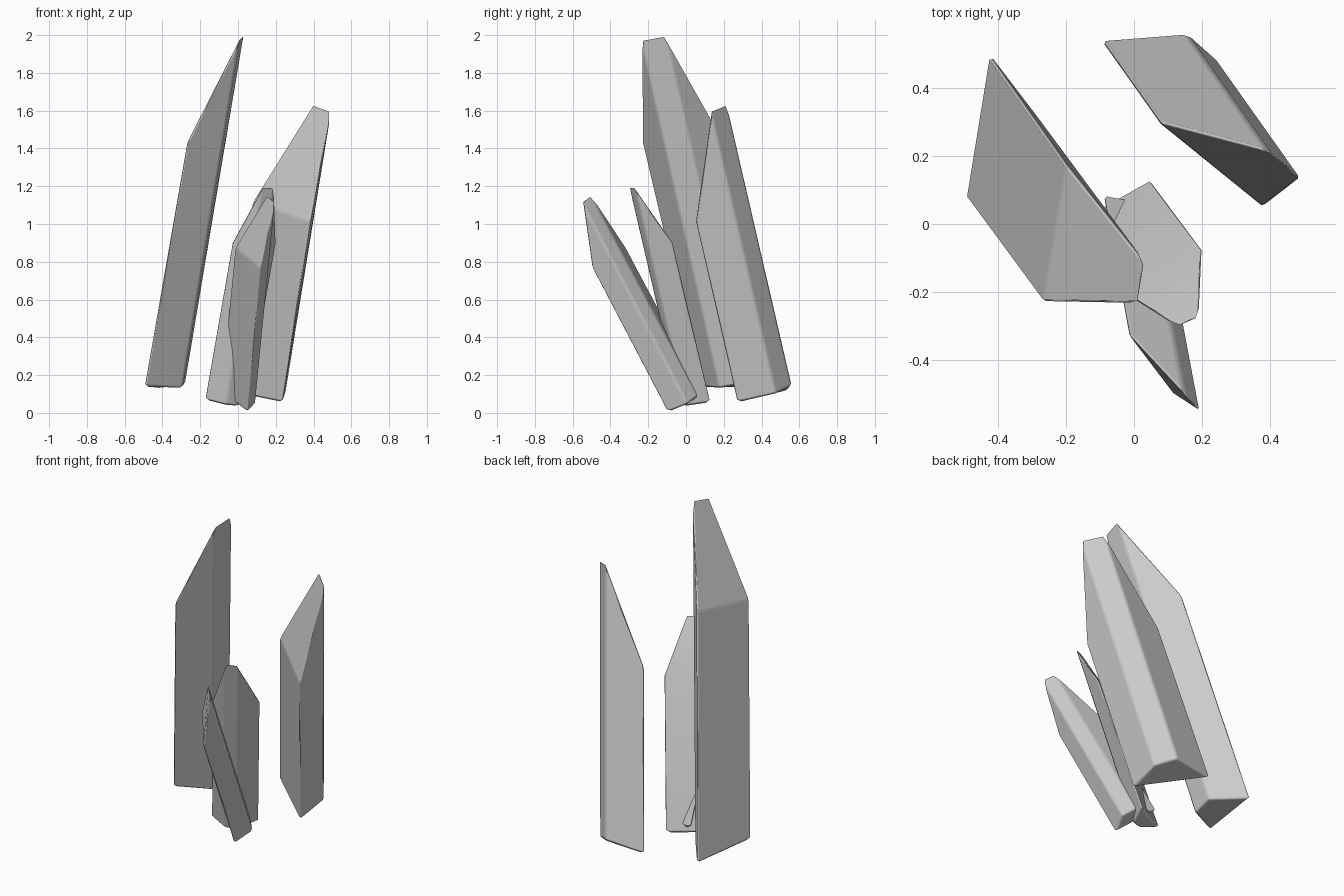
import bpy, bmesh, math

if "Cube" in bpy.data.objects:
    bpy.data.objects.remove(bpy.data.objects["Cube"])

def shard(name, base, tip):
    """Leaning four-sided prism with a slanted tip, chamfered all round."""
    bm = bmesh.new()
    lo = [bm.verts.new(p) for p in base]
    hi = [bm.verts.new(p) for p in tip]
    bm.faces.new(lo)
    bm.faces.new(hi)
    for i in range(4):
        j = (i + 1) % 4
        bm.faces.new((lo[i], lo[j], hi[j], hi[i]))
    bmesh.ops.recalc_face_normals(bm, faces=bm.faces)
    me = bpy.data.meshes.new(name)
    bm.to_mesh(me)
    bm.free()
    ob = bpy.data.objects.new(name, me)
    bpy.context.collection.objects.link(ob)
    bpy.ops.object.select_all(action='DESELECT')
    ob.select_set(True)
    bpy.context.view_layer.objects.active = ob
    bpy.ops.object.shade_smooth_by_angle(angle=math.radians(40))
    bev = ob.modifiers.new("chamfer", 'BEVEL')
    bev.width = 0.014
    bev.segments = 1
    bev.limit_method = 'ANGLE'
    bev.angle_limit = math.radians(15)
    bev.harden_normals = True
    return ob

# Tallest shard, left
shard("tall_shard",
      [(-0.495, 0.07, 0.14), (-0.295, 0.175, 0.13), (-0.28, 0.31, 0.155), (-0.425, 0.50, 0.13)],
      [(-0.27, -0.235, 1.43), (0.01, -0.24, 1.98), (0.032, -0.11, 2.005), (-0.20, 0.18, 1.49)])

# Second tallest shard, back right
shard("back_shard",
      [(0.235, 0.265, 0.055), (0.25, 0.475, 0.10), (0.155, 0.56, 0.145), (-0.10, 0.54, 0.12)],
      [(0.385, 0.045, 1.01), (0.495, 0.13, 1.605), (0.395, 0.215, 1.64), (0.07, 0.30, 1.12)])

# Middle shard
shard("middle_shard",
      [(-0.185, 0.0, 0.07), (-0.065, -0.035, 0.04), (0.0, -0.005, 0.035), (0.055, 0.135, 0.055)],
      [(-0.04, -0.20, 0.90), (0.125, -0.305, 1.205), (0.195, -0.275, 1.20), (0.205, -0.065, 0.90)])

# Short shard leaning forward, its heel running through the middle one
shard("front_shard",
      [(0.05, -0.105, 0.0), (0.093, 0.01, 0.045), (0.04, 0.065, 0.09), (-0.095, 0.09, 0.11)],
      [(0.12, -0.505, 0.765), (0.20, -0.555, 1.125), (0.15, -0.505, 1.16), (-0.02, -0.32, 0.88)])
